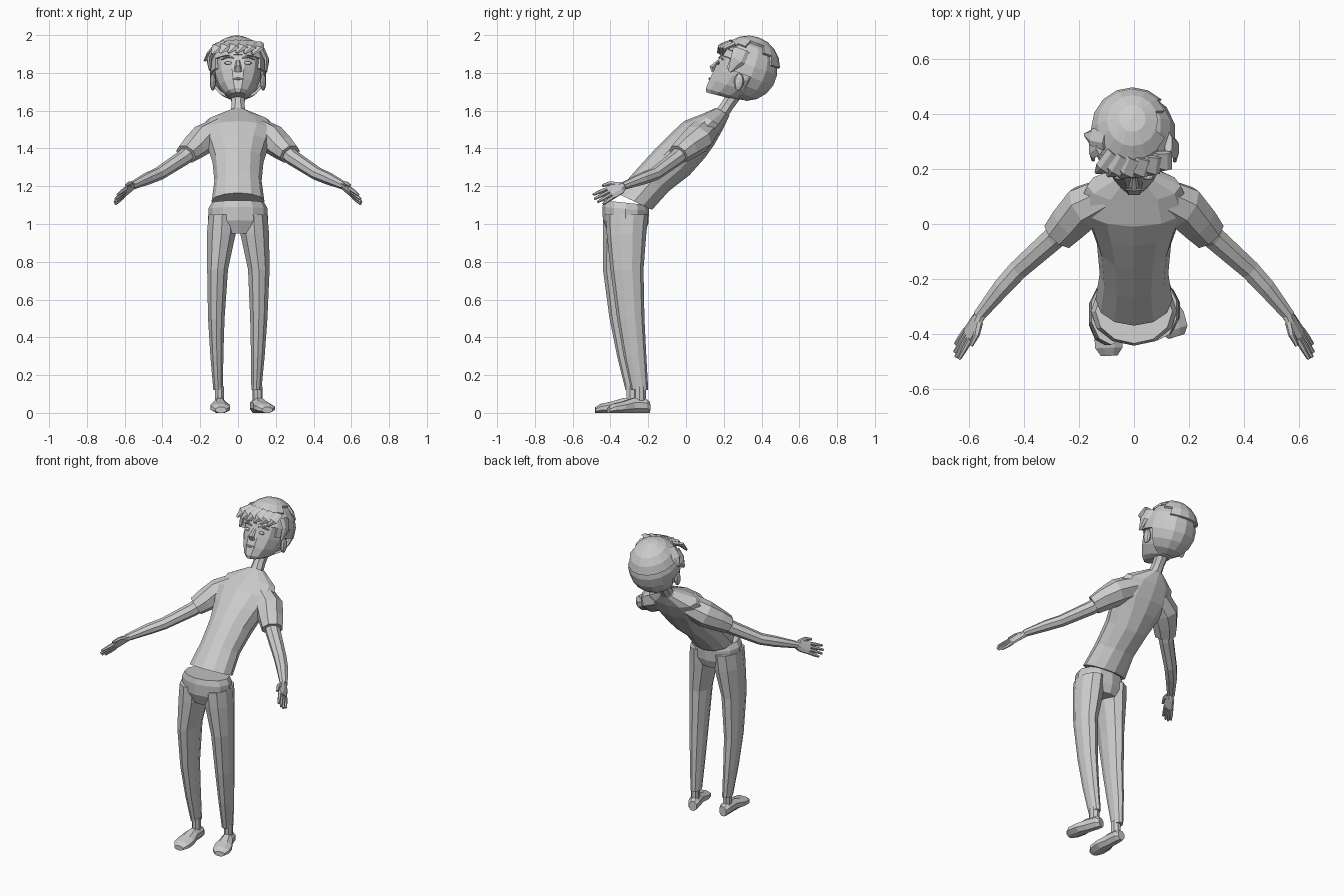
import bpy, bmesh, math
from mathutils import Vector as V, Matrix

cube = bpy.data.objects.get("Cube")
if cube:
    bpy.data.objects.remove(cube, do_unlink=True)

grey = bpy.data.materials.new("plain grey")
grey.use_nodes = True
grey.diffuse_color = (0.6, 0.6, 0.6, 1)
grey.node_tree.nodes["Principled BSDF"].inputs["Base Color"].default_value = (0.6, 0.6, 0.6, 1)

# Head frame: leaning back, face toward local -y
HEAD = Matrix.Translation((0, 0.31, 1.82)) @ Matrix.Rotation(math.radians(-20), 4, 'X')
WORLD = Matrix.Identity(4)


def finish(name, bm, matrix=WORLD, thick=0):
    bmesh.ops.transform(bm, matrix=matrix, verts=bm.verts)
    bmesh.ops.recalc_face_normals(bm, faces=bm.faces)
    mesh = bpy.data.meshes.new(name)
    bm.to_mesh(mesh)
    bm.free()
    mesh.materials.append(grey)
    ob = bpy.data.objects.new(name, mesh)
    bpy.context.collection.objects.link(ob)
    if thick:
        mod = ob.modifiers.new("thickness", 'SOLIDIFY')
        mod.thickness = thick
    return ob


def loft(name, rings, n=10, flat=False, matrix=WORLD):
    """Skin rings given as (centre, half axis a, half axis b)."""
    bm = bmesh.new()
    shift = 0.5 if flat else 0
    grow = 1 / math.cos(math.pi / n) if flat else 1
    loops = []
    for c, a, b in rings:
        angles = [2 * math.pi * (i + shift) / n for i in range(n)]
        loops.append([bm.verts.new(V(c) + (V(a) * math.sin(t) - V(b) * math.cos(t)) * grow)
                      for t in angles])
    for lo, hi in zip(loops, loops[1:]):
        for i in range(n):
            j = (i + 1) % n
            bm.faces.new((lo[i], lo[j], hi[j], hi[i]))
    bm.faces.new(loops[0])
    bm.faces.new(loops[-1])
    return finish(name, bm, matrix)


def slices(name, rows, n=10, flat=False, matrix=WORLD):
    """Rows of (centre x, half width, front y, front z, back y, back z)."""
    rings = []
    for cx, w, fy, fz, by, bz in rows:
        f, b = V((cx, fy, fz)), V((cx, by, bz))
        rings.append(((f + b) / 2, (w, 0, 0), (b - f) / 2))
    return loft(name, rings, n, flat, matrix)


def tube(name, path, n=6, side=(0, 0, 1), matrix=WORLD):
    """Path of (point, half width along side, half thickness)."""
    pts = [V(p[0]) for p in path]
    rings = []
    for i, (p, w, t) in enumerate(path):
        d = (pts[min(i + 1, len(pts) - 1)] - pts[max(i - 1, 0)]).normalized()
        a = V(side)
        a = (a - d * a.dot(d)).normalized()
        rings.append((pts[i], a * w, d.cross(a) * t))
    return loft(name, rings, n, True, matrix)


def ball(name, centre, size, keep=None, u=14, v=9, thick=0, tilt=0):
    bm = bmesh.new()
    bmesh.ops.create_uvsphere(bm, u_segments=u, v_segments=v, radius=1)
    m = Matrix.Translation(centre) @ Matrix.Rotation(tilt, 4, 'X') @ Matrix.Diagonal((*size, 1))
    bmesh.ops.transform(bm, matrix=m, verts=bm.verts)
    if keep:
        gone = [f for f in bm.faces if not keep(f.calc_center_median())]
        bmesh.ops.delete(bm, geom=gone, context='FACES')
    return finish(name, bm, HEAD, thick)


# Shirt body, bent far back from the hem to the collar
slices("shirt_body", [
    (0, .14, -.37, 1.165, -.18, 1.075),
    (0, .125, -.27, 1.28, -.09, 1.175),
    (0, .135, -.165, 1.395, .02, 1.26),
    (0, .165, -.08, 1.48, .10, 1.35),
    (0, .2, -.01, 1.545, .15, 1.42),
    (0, .17, .08, 1.58, .2, 1.51),
    (0, .05, .16, 1.615, .23, 1.575)], n=12)

# Neck
tube("neck", [((0, .18, 1.57), .04, .036), ((0, .22, 1.63), .034, .034),
              ((0, .28, 1.72), .04, .04)], n=8, side=(1, 0, 0))

# Trousers: hips, then two uneven legs
slices("hips", [
    (0, .14, -.435, 1.125, -.2, 1.1),
    (0, .157, -.443, 1.09, -.195, 1.07),
    (0, .158, -.44, 1.02, -.2, 1.0),
    (0, .12, -.41, .95, -.22, .95)], n=12)
leg_rows = {
    "left_leg": [(.083, .076, -.425, -.2, 1.05), (.088, .08, -.42, -.21, .95),
                 (.11, .06, -.4, -.225, .76), (.11, .048, -.365, -.22, .5),
                 (.105, .038, -.33, -.21, .3), (.097, .028, -.29, -.2, .12)],
    "right_leg": [(-.083, .076, -.44, -.2, 1.05), (-.088, .08, -.44, -.21, .95),
                  (-.108, .058, -.44, -.24, .76), (-.115, .046, -.405, -.25, .5),
                  (-.112, .036, -.365, -.24, .3), (-.105, .027, -.32, -.235, .12)]}
for name, rows in leg_rows.items():
    slices(name, [(x, w, f, z, b, z) for x, w, f, b, z in rows], n=10)

# Ankles and shoes
for side, heel, toe in (("left", (.088, -.195), (.155, -.41)),
                        ("right", (-.1, -.235), (-.09, -.48))):
    h, t = V((*heel, 0)), V((*toe, 0))
    d = (t - h).normalized()
    across = V((-d.y, d.x, 0))
    ankle = h + d * .05
    tube(side + "_ankle", [(ankle + V((0, 0, z)), .024, .03) for z in (.04, .14)],
         n=8, side=across)
    loft(side + "_shoe", [(h.lerp(t, s) + V((0, 0, height / 2)), across * w, (0, 0, height / 2))
                          for s, w, height in ((0, .024, .06), (.1, .034, .075), (.4, .036, .078),
                                               (.65, .052, .06), (.88, .05, .048), (1, .03, .03))],
         n=8, flat=True)

# Arms, sleeves and hands
for side, sx in (("left", 1), ("right", -1)):
    mirror = Matrix.Diagonal((sx, 1, 1, 1))
    tube(side + "_sleeve", [((.09, .10, 1.5), .065, .07), ((.18, .06, 1.45), .073, .08),
                            ((.235, .005, 1.405), .062, .07),
                            ((.275, -.04, 1.37), .05, .06)], n=8, matrix=mirror)
    tube(side + "_arm", [((.2, .03, 1.43), .045, .045), ((.29, -.05, 1.35), .038, .042),
                         ((.42, -.165, 1.265), .032, .036), ((.48, -.23, 1.24), .03, .033),
                         ((.565, -.335, 1.2), .019, .022)], n=8, matrix=mirror)
    wrist = V((.555, -.325, 1.205))
    d = V((.095, -.15, -.08)).normalized()
    up = V((-.45, -.1, .8))
    up = (up - d * up.dot(d)).normalized()
    tube(side + "_palm", [(wrist, .018, .018), (wrist + d * .035, .034, .016),
                          (wrist + d * .105, .038, .011)], n=8, side=up, matrix=mirror)
    for i, reach in enumerate((.075, .095, .1, .09)):
        root = wrist + d * .098 + up * (i * .019 - .0285)
        tip = root + d * reach + up * (i - 1.5) * .005
        tube(f"{side}_finger_{i + 1}", [(root, .009, .01), (root.lerp(tip, .5), .009, .009),
                                        (tip, .006, .006)], side=up, matrix=mirror)
    base = wrist + d * .03 + up * .02
    tube(side + "_thumb", [(base, .014, .012), (base + d * .035 + up * .028, .011, .01),
                           (base + d * .08 + up * .036, .007, .006)], side=up, matrix=mirror)

# Head with a tapered jaw
slices("head", [(0, w, f, z, b, z + lift) for z, w, f, b, lift in (
    (-.185, .04, -.148, 0, .015), (-.165, .066, -.158, .05, .01), (-.11, .098, -.155, .1, 0),
    (-.05, .118, -.15, .13, 0), (.03, .128, -.145, .14, 0), (.1, .11, -.11, .12, 0),
    (.14, .06, -.06, .07, 0))], n=12, flat=True, matrix=HEAD)

# Face details
tube("nose", [((0, -.145, -.005), .009, .006), ((0, -.165, -.05), .016, .014),
              ((0, -.15, -.068), .018, .01)], side=(1, 0, 0), matrix=HEAD)
tube("mouth", [((-.028, -.155, -.108), .004, .004), ((0, -.157, -.112), .006, .005),
               ((.028, -.155, -.108), .004, .004)], matrix=HEAD)
for side, sx in (("left", 1), ("right", -1)):
    ball(side + "_eye", (sx * .052, -.143, -.018), (.022, .009, .009), u=8, v=6)
    tube(side + "_eyebrow", [((sx * .022, -.147, .01), .004, .004),
                             ((sx * .055, -.143, .018), .005, .005),
                             ((sx * .088, -.125, .008), .003, .004)], matrix=HEAD)
    ball(side + "_ear", (sx * .133, -.005, -.075), (.016, .027, .046), u=8, v=6, tilt=.25)


# Hair: a cap open at the face, and a swept upper layer
def off_face(c):
    low = .045 if c.y < -.06 else -.03 if c.y < .03 else -.15
    return c.z > low


ball("hair_cap", (0, .01, 0), (.155, .165, .165), off_face, thick=.014)
ball("hair_upper_layer", (-.006, .015, .018), (.158, .168, .166),
     lambda c: c.z > .07 and c.x < .085, u=16, v=10, thick=.014)

# Fringe locks swept toward the right temple
for i in range(6):
    x = .105 - i * .043
    y = -.168 + 1.9 * (x + .01) ** 2
    tube(f"fringe_lock_{i + 1}", [((x * .8 + .02, y + .05, .11), .03, .012),
                                  ((x, y + .008, .07), .03, .012),
                                  ((x - .028, y + .006, .034), .006, .005)],
         side=(1, 0, 0), matrix=HEAD)
for side, sx, drop in (("left", 1, -.04), ("right", -1, -.03)):
    tube(side + "_temple_lock", [((sx * .125, -.05, .09), .04, .014),
                                 ((sx * .152, -.05, .03), .035, .012),
                                 ((sx * .148, -.07, drop), .008, .006)],
         side=(0, 1, 0), matrix=HEAD)
tube("right_hair_spike", [((-.1, -.04, .12), .04, .015), ((-.15, -.02, .08), .03, .012),
                          ((-.178, 0, .045), .006, .005)], side=(0, 1, 0), matrix=HEAD)
